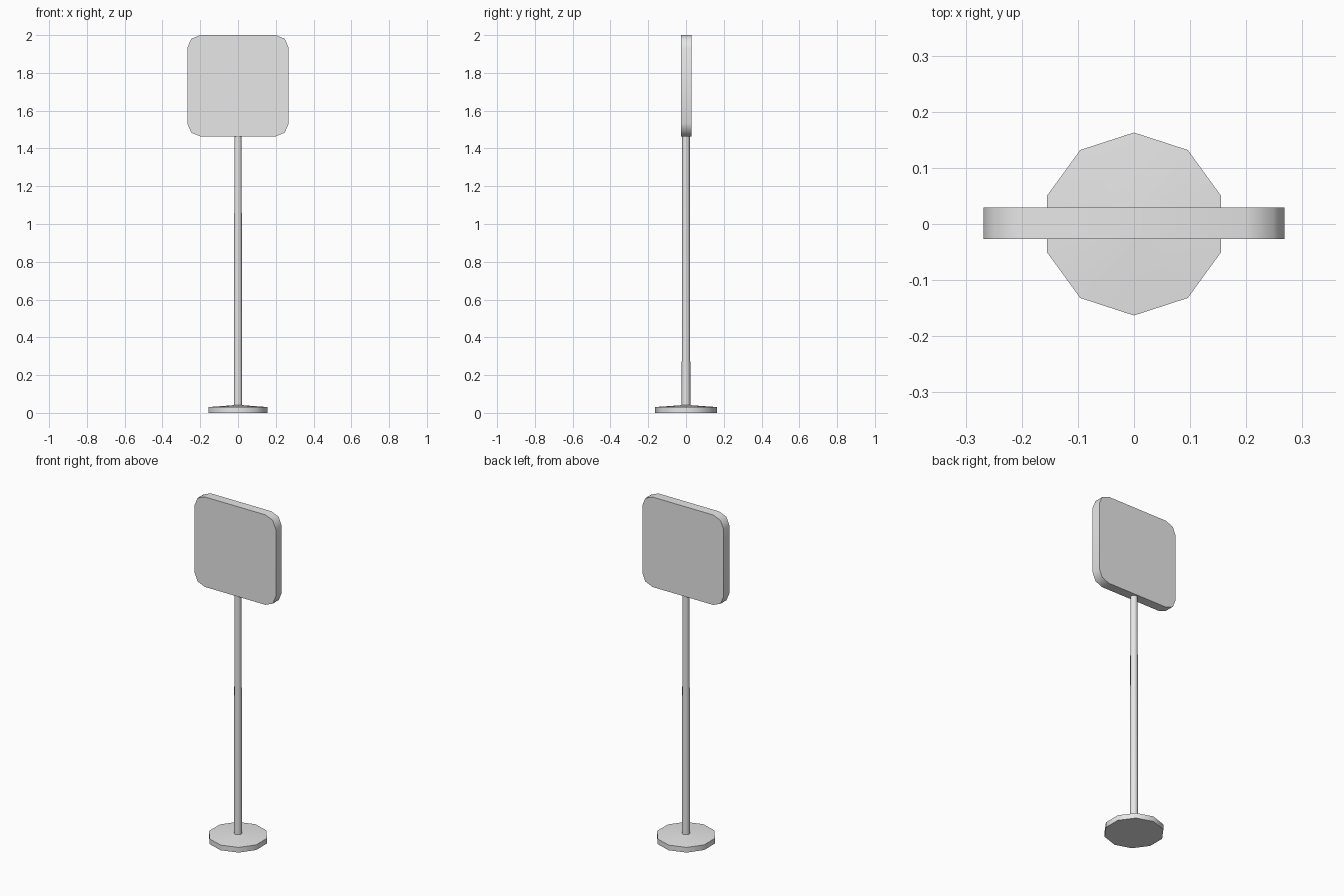
import bpy, bmesh, math
from mathutils import Matrix

cube = bpy.data.objects.get("Cube")
if cube:
    bpy.data.objects.remove(cube, do_unlink=True)

GREY = (0.8, 0.8, 0.8, 1.0)
grey = bpy.data.materials.new("plain grey")
grey.use_nodes = True
grey.diffuse_color = GREY
grey.node_tree.nodes["Principled BSDF"].inputs["Base Color"].default_value = GREY


def finish(name, bm):
    """Turn a bmesh into a smooth-shaded object with sharp rims."""
    bmesh.ops.recalc_face_normals(bm, faces=bm.faces)
    mesh = bpy.data.meshes.new(name)
    bm.to_mesh(mesh)
    bm.free()
    mesh.materials.append(grey)
    obj = bpy.data.objects.new(name, mesh)
    bpy.context.collection.objects.link(obj)
    bpy.ops.object.select_all(action='DESELECT')
    obj.select_set(True)
    bpy.context.view_layer.objects.active = obj
    bpy.ops.object.shade_smooth_by_angle(angle=math.radians(60))
    return obj


def lathe(name, profile, sides=10):
    """Stack rings of (radius, z), with a corner on the +y axis."""
    bm = bmesh.new()
    rings = []
    for r, z in profile:
        angles = [math.pi / 2 + math.tau * i / sides for i in range(sides)]
        rings.append([bm.verts.new((r * math.cos(a), r * math.sin(a), z)) for a in angles])
    for low, high in zip(rings, rings[1:]):
        for i in range(sides):
            j = (i + 1) % sides
            bm.faces.new((low[i], low[j], high[j], high[i]))
    bm.faces.new(rings[0])
    bm.faces.new(rings[-1])
    return finish(name, bm)


# Ten-sided foot with a gently raised top
lathe("base", [(0.163, 0), (0.163, 0.031), (0.022, 0.041)])

# Slightly tapering pole
lathe("pole", [(0.023, 0.03), (0.02, 1.48)])

# Square sign panel with rounded corners
half, thick, corner = 0.268, 0.056, 0.068
bm = bmesh.new()
bmesh.ops.create_cube(bm, size=1, matrix=Matrix.Diagonal((2 * half, thick, 2 * half, 1)))
bm.normal_update()
depth_edges = [e for e in bm.edges if abs(e.verts[0].co.y - e.verts[1].co.y) > thick / 2]
bmesh.ops.bevel(bm, geom=depth_edges, offset=corner, segments=2, profile=0.5, affect='EDGES')
bmesh.ops.translate(bm, verts=bm.verts, vec=(0, 0.001, 2 - half))
finish("sign_panel", bm)
